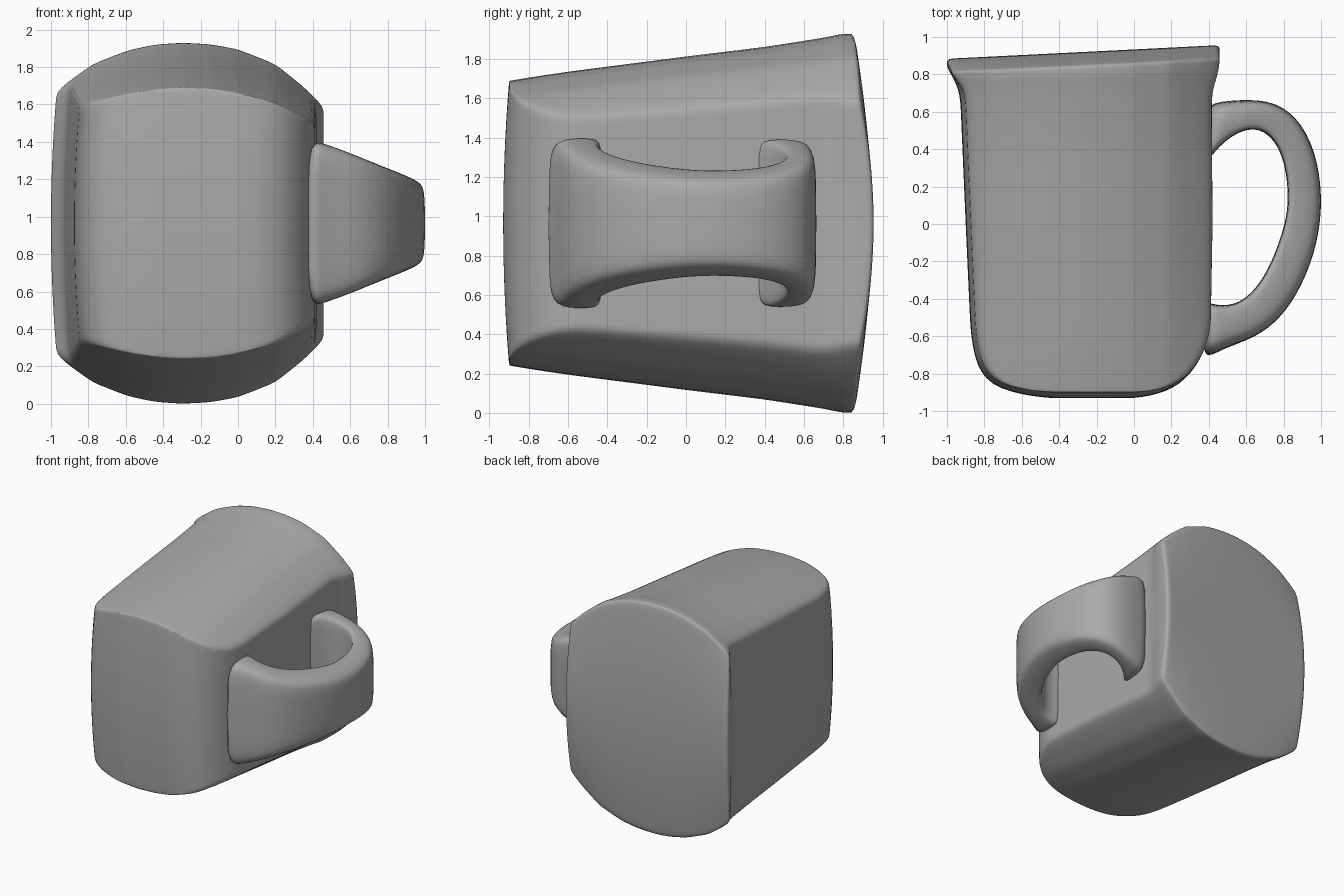
import bpy, bmesh
from mathutils import Vector

cube = bpy.data.objects.get("Cube")
if cube:
    bpy.data.objects.remove(cube, do_unlink=True)

MID = 0.965  # height of the mug's axis

clay = bpy.data.materials.new("grey_clay")
clay.use_nodes = True
GREY = (0.4, 0.4, 0.4, 1)
clay.diffuse_color = GREY
clay.node_tree.nodes["Principled BSDF"].inputs["Base Color"].default_value = GREY


def sample(table, t):
    """Linear lookup in rows of (key, value, ...)."""
    if t <= table[0][0]:
        return table[0][1:]
    for a, b in zip(table, table[1:]):
        if t <= b[0]:
            f = (t - a[0]) / (b[0] - a[0])
            return tuple(p + (q - p) * f for p, q in zip(a[1:], b[1:]))
    return table[-1][1:]


def finish(name, bm, levels):
    bmesh.ops.recalc_face_normals(bm, faces=bm.faces)
    mesh = bpy.data.meshes.new(name)
    bm.to_mesh(mesh)
    bm.free()
    mesh.materials.append(clay)
    obj = bpy.data.objects.new(name, mesh)
    bpy.context.collection.objects.link(obj)
    sub = obj.modifiers.new("soften", "SUBSURF")
    sub.levels = sub.render_levels = levels
    mesh.shade_smooth()
    return obj


# Mug body: a gridded cube reshaped into a solid, domed, tapering block
# rows: station, y, left side x, right side x
SIDES = [(-1, -.93, -.45, 0), (-.9, -.915, -.6, .12), (-.8, -.87, -.75, .23),
         (-.7, -.78, -.83, .32), (-.6, -.68, -.86, .38), (-.5, -.55, -.875, .41),
         (0, 0, -.9, .42), (.6, .7, -.93, .415), (.75, .8, -.97, .445),
         (.85, .86, -1, .455), (1, .92, -1, .46)]
# half height of the dome across x, and its taper along y
DOME = [(-1, .70), (-.95, .745), (-.8, .85), (-.6, .925), (-.45, .955), (-.3, .965),
        (-.15, .957), (0, .93), (.2, .85), (.35, .73), (.46, .62)]
TAPER = [(-.93, .75), (-.6, .80), (0, .88), (.4, .93), (.83, 1)]

bm = bmesh.new()
bmesh.ops.create_cube(bm, size=2)
bmesh.ops.subdivide_edges(bm, edges=bm.edges[:], cuts=27, use_grid_fill=True)
for vert in bm.verts:
    u, w, v = vert.co
    y, left, right = sample(SIDES, w)
    x = left + (right - left) * (u + 1) / 2
    z = MID + v * sample(DOME, x)[0] * sample(TAPER, y)[0]
    x += .03 * v * v * max(0, -u)                      # bowed left side
    back = max(0, (w - .6) / .4)
    front = max(0, (-w - .6) / .4)
    y += back * (.05 * (x + .27) - .07 * v * v)        # convex slanted back
    y += front * .03 * v * v                           # convex front
    vert.co = Vector((x, y, z))
finish("mug_body", bm, 1)

# Handle: a looped strap, wide at the body and narrow at its far side
OUTER = [(.36, .64), (.5, .66), (.72, .67), (.87, .58), (.97, .4), (1.01, .15),
         (.985, -.1), (.9, -.33), (.79, -.5), (.65, -.61), (.46, -.67), (.36, -.74)]
INNER = [(.36, .28), (.45, .42), (.58, .51), (.7, .51), (.8, .38), (.83, .15),
         (.81, 0), (.74, -.2), (.66, -.34), (.56, -.43), (.44, -.44), (.36, -.4)]
WIDTH = [(.36, .45), (.43, .435), (.6, .375), (.8, .29), (.95, .235), (1.01, .2)]
# strap section: position from inner to outer edge, fraction of half width
SECTION = [(0, -.93), (.1, -1), (.85, -1.02), (1, -.85), (1, 0),
           (1, .85), (.85, 1.02), (.1, 1), (0, .93), (0, 0)]

bm = bmesh.new()
rings = []
for outer, inner in zip(OUTER, INNER):
    ring = []
    for across, side in SECTION:
        x, y = Vector(inner).lerp(Vector(outer), across)
        ring.append(bm.verts.new((x, y, MID + side * sample(WIDTH, x)[0])))
    rings.append(ring)
for a, b in zip(rings, rings[1:]):
    for i in range(len(a)):
        bm.faces.new((a[i - 1], a[i], b[i], b[i - 1]))
bm.faces.new(rings[0])
bm.faces.new(rings[-1])
finish("handle", bm, 2)
